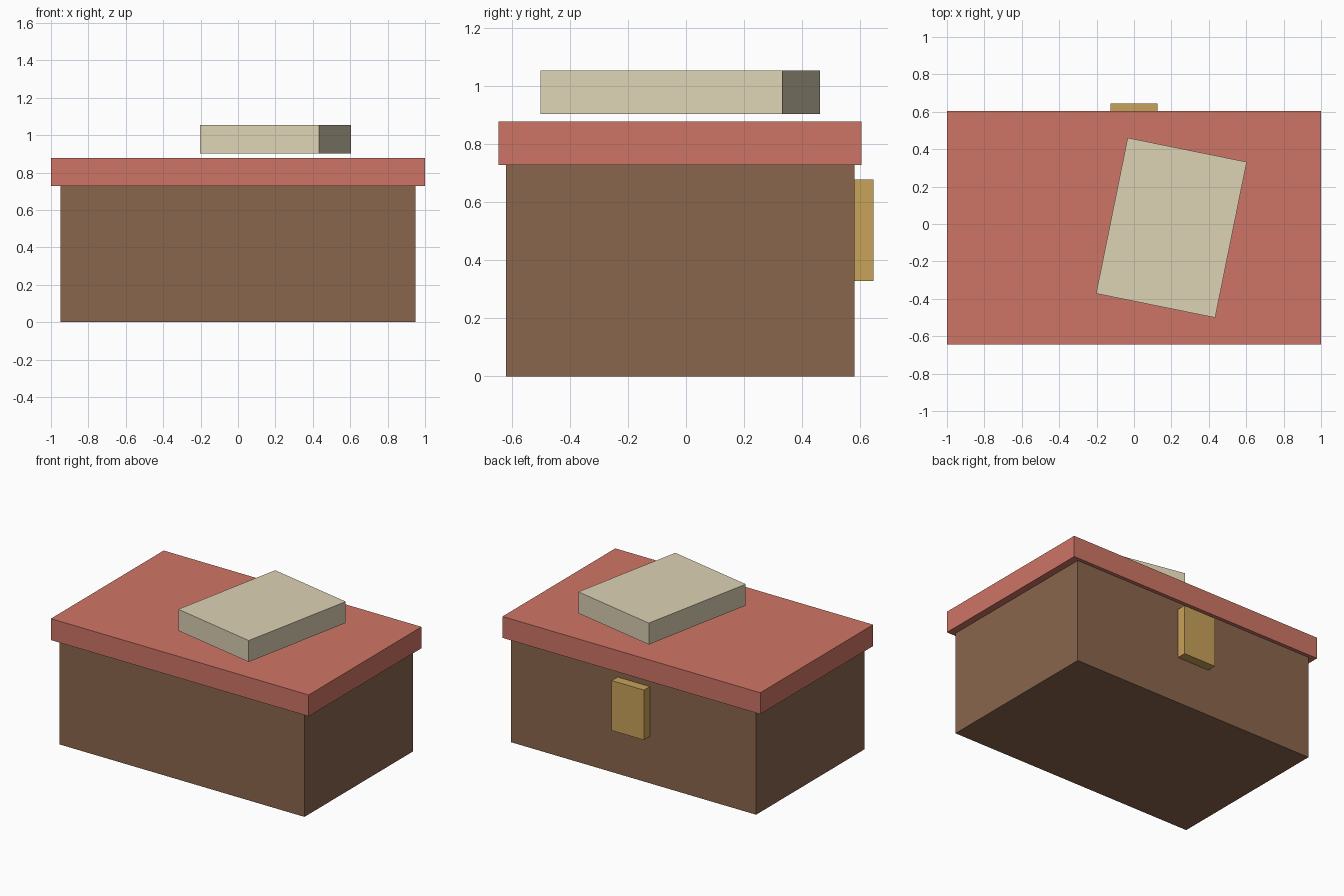
import bpy

if "Cube" in bpy.data.objects:
    bpy.data.objects.remove(bpy.data.objects["Cube"])


def srgb(*rgb):
    return [((c / 255 + 0.055) / 1.055) ** 2.4 for c in rgb] + [1.0]


def box(name, lo, hi, color, turn=0.0):
    """Box between two corners, turned about its own vertical axis."""
    centre = [(a + b) / 2 for a, b in zip(lo, hi)]
    bpy.ops.mesh.primitive_cube_add(size=1, location=centre, rotation=(0, 0, turn))
    obj = bpy.context.object
    obj.name = name
    obj.scale = [b - a for a, b in zip(lo, hi)]
    bpy.ops.object.transform_apply(location=False, rotation=False, scale=True)
    mat = bpy.data.materials.new(name + "_color")
    mat.diffuse_color = color
    mat.use_nodes = True
    mat.node_tree.nodes["Principled BSDF"].inputs["Base Color"].default_value = mat.diffuse_color
    obj.data.materials.append(mat)
    return obj


# Body of the chest
box("chest_body", (-0.95, -0.62, 0), (0.95, 0.58, 0.728), srgb(138, 102, 77))

# Overhanging lid
box("lid", (-1, -0.645, 0.728), (1, 0.605, 0.878), srgb(207, 117, 102))

# Latch on the back face
box("latch", (-0.125, 0.575, 0.328), (0.125, 0.645, 0.678), srgb(200, 162, 90))

# Slab hovering just above the lid, turned slightly
box("top_slab", (-0.125, -0.445, 0.903), (0.525, 0.405, 1.053),
    srgb(221, 210, 181), turn=-0.2)
